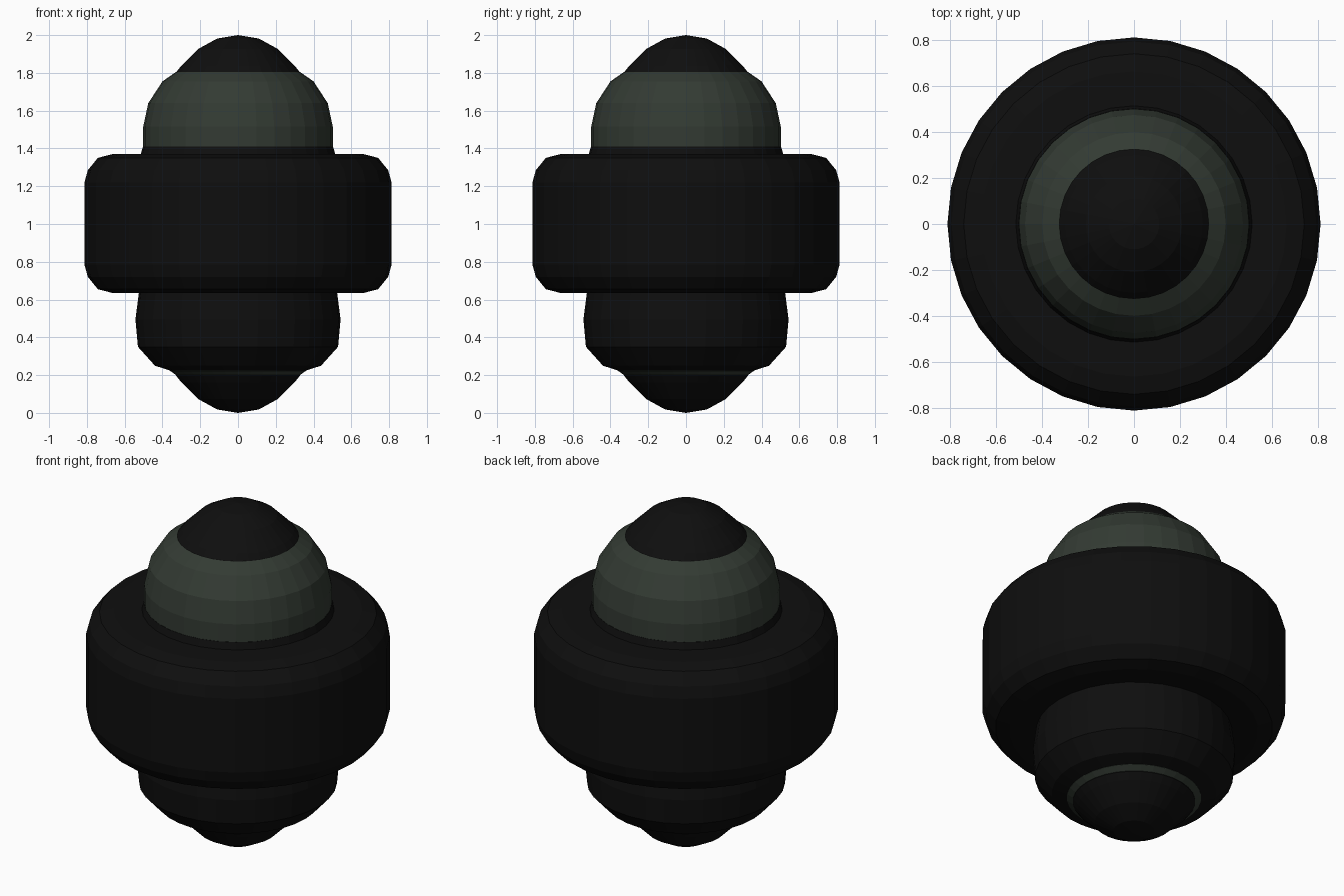
import bpy, bmesh, math

if "Cube" in bpy.data.objects:
    bpy.data.objects.remove(bpy.data.objects["Cube"])

SEGMENTS = 32


def material(name, rgb):
    m = bpy.data.materials.new(name)
    m.diffuse_color = (*rgb, 1.0)
    m.use_nodes = True
    m.node_tree.nodes["Principled BSDF"].inputs["Base Color"].default_value = m.diffuse_color
    return m


black = material("soft black", (0.0045, 0.0045, 0.0045))
green = material("dark grey green", (0.033, 0.043, 0.033))


def lathe(name, profile, mat):
    """Spin a top-to-bottom (radius, height) profile around z, closing it at the axis."""
    bm = bmesh.new()
    pts = list(profile)
    if pts[0][0] > 0:
        pts.insert(0, (0, pts[0][1]))
    if pts[-1][0] > 0:
        pts.append((0, pts[-1][1]))
    verts = [bm.verts.new((r, 0, z)) for r, z in pts]
    edges = [bm.edges.new(pair) for pair in zip(verts, verts[1:])]
    bmesh.ops.spin(bm, geom=verts + edges, cent=(0, 0, 0), axis=(0, 0, 1),
                   angle=math.tau, steps=SEGMENTS)
    bmesh.ops.remove_doubles(bm, verts=bm.verts, dist=1e-4)
    bmesh.ops.recalc_face_normals(bm, faces=bm.faces)
    mesh = bpy.data.meshes.new(name)
    bm.to_mesh(mesh)
    bm.free()
    mesh.materials.append(mat)
    obj = bpy.data.objects.new(name, mesh)
    bpy.context.collection.objects.link(obj)
    return obj


# Rounded end caps, the lower one mirrored from the upper one
cap = [(0, 2.0), (0.11, 1.982), (0.21, 1.927), (0.30, 1.838), (0.328, 1.803), (0.328, 1.75)]
lathe("top_cap", cap, black)
lathe("bottom_cap", [(r, 2 - z) for r, z in reversed(cap)], black)

# Domed upper body
lathe("dome", [(0.328, 1.805), (0.40, 1.755), (0.475, 1.64), (0.502, 1.515),
               (0.502, 1.40), (0.48, 1.30)], green)

# Thin trim around the bottom cap
lathe("bottom_trim", [(0.37, 0.26), (0.36, 0.223), (0.325, 0.198)], green)

# Lower shell, running up through the ring to a collar under the dome
lathe("lower_shell", [(0.49, 1.415), (0.503, 1.41), (0.515, 1.37), (0.515, 0.70),
                      (0.525, 0.635), (0.543, 0.495), (0.53, 0.35), (0.44, 0.25),
                      (0.36, 0.224)], black)

# Wide ring with rounded rims, symmetric about its middle
rim = [(0.665, 1.37), (0.742, 1.35), (0.795, 1.285), (0.813, 1.22)]
middle = 1.0025
lathe("outer_ring", rim + [(r, 2 * middle - z) for r, z in reversed(rim)], black)
